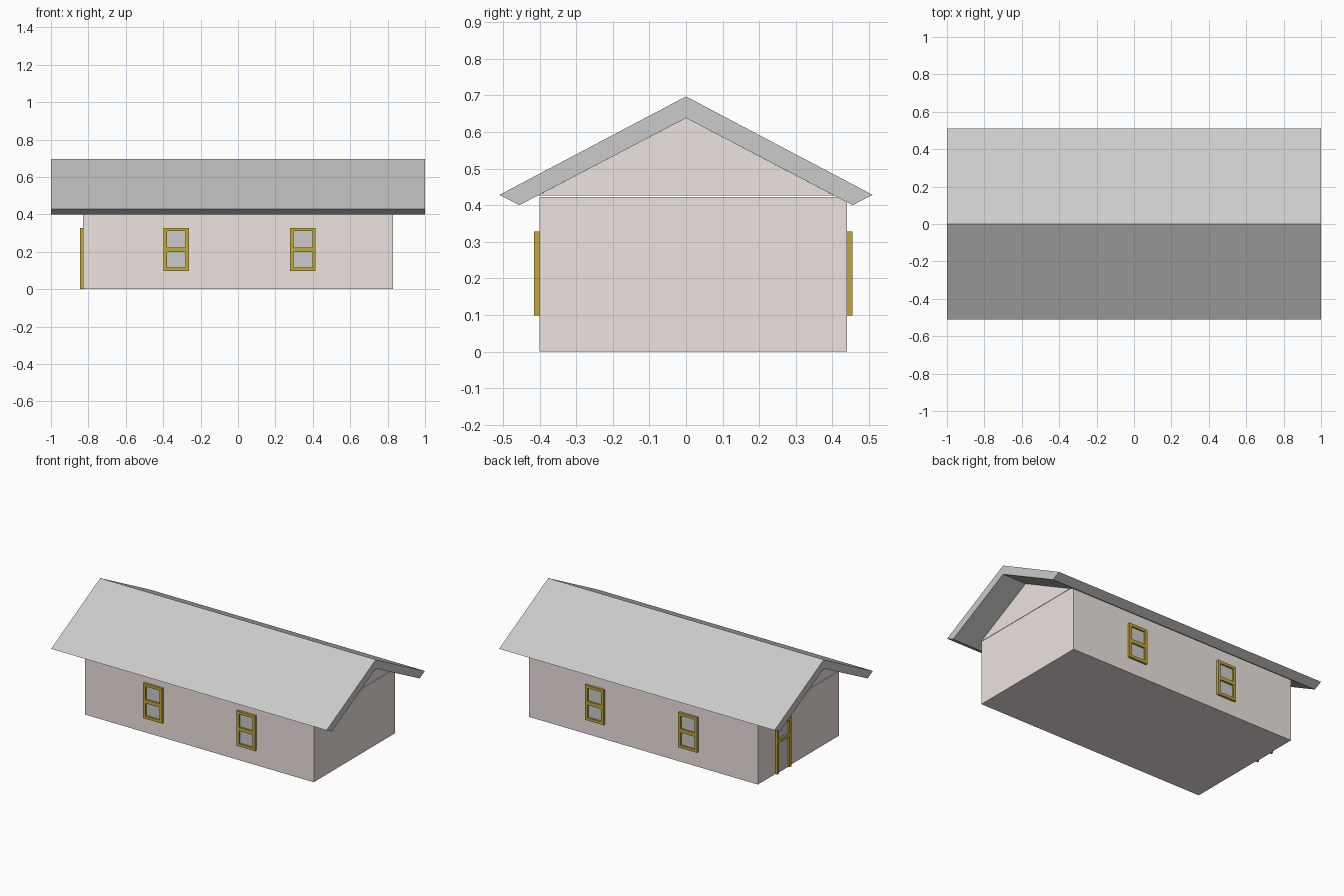
import bpy

if "Cube" in bpy.data.objects:
    bpy.data.objects.remove(bpy.data.objects["Cube"])

def material(name, rgb):
    m = bpy.data.materials.new(name)
    m.diffuse_color = (*rgb, 1)
    m.use_nodes = True
    m.node_tree.nodes["Principled BSDF"].inputs["Base Color"].default_value = m.diffuse_color
    return m

WALL = material("plaster", (0.85, 0.77, 0.74))
WOOD = material("golden_wood", (0.55, 0.39, 0.04))

def mesh_object(name, verts, faces, mat=None):
    me = bpy.data.meshes.new(name)
    me.from_pydata(verts, [], faces)
    ob = bpy.data.objects.new(name, me)
    bpy.context.collection.objects.link(ob)
    if mat:
        me.materials.append(mat)
    return ob

def prism(name, profile, x0, x1, mat=None):
    """Extrude a (y, z) profile, counter-clockwise seen from +x, along x."""
    n = len(profile)
    verts = [(x, y, z) for x in (x0, x1) for y, z in profile]
    faces = [tuple(reversed(range(n))), tuple(range(n, 2 * n))]
    faces += [(i, (i + 1) % n, n + (i + 1) % n, n + i) for i in range(n)]
    return mesh_object(name, verts, faces, mat)

def box(name, x, y, z, mat=None):
    prof = [(y[0], z[0]), (y[1], z[0]), (y[1], z[1]), (y[0], z[1])]
    return prism(name, prof, x[0], x[1], mat)

# Walls and gable
box("walls", (-0.83, 0.83), (-0.40, 0.44), (0, 0.422), WALL)
prism("gable", [(-0.405, 0.426), (0.405, 0.426), (0, 0.638)], -0.828, 0.828, WALL)

# Roof with square-cut eaves
prism("roof", [(0, 0.638), (0.455, 0.40), (0.51, 0.428), (0, 0.697),
               (-0.51, 0.428), (-0.455, 0.40)], -1, 1)

TOP, BAR = 0.328, 0.018

def fitting(name, place, u0, u1, z0, sill):
    """Frame bars and pane; place(u, depth range) gives the x and y ranges."""
    def part(label, u, d, z, mat=None):
        x, y = place(u, d)
        box(f"{name}_{label}", sorted(x), sorted(y), z, mat)
    out = (0, 0.015)
    part("left_post", (u0, u0 + BAR), out, (z0, TOP), WOOD)
    part("right_post", (u1 - BAR, u1), out, (z0, TOP), WOOD)
    inner = (u0 + BAR, u1 - BAR)
    part("top_rail", inner, out, (TOP - BAR, TOP), WOOD)
    part("middle_rail", inner, out, (0.20, 0.224), WOOD)
    if sill:
        part("sill", inner, out, (z0, z0 + BAR), WOOD)
    part("pane", inner, (0, 0.004), (z0, TOP - BAR))

# Windows, two on each long wall
for side, wall_y, s in (("front", -0.40, -1), ("back", 0.44, 1)):
    for i, u in enumerate((-0.398, 0.279)):
        fitting(f"{side}_window_{i + 1}",
                lambda u, d: (u, (wall_y + s * d[0], wall_y + s * d[1])),
                u, u + 0.136, 0.098, True)

# Door on the left end wall
fitting("door", lambda u, d: ((-0.83 - d[0], -0.83 - d[1]), u),
        0.115, 0.26, 0.0, False)
